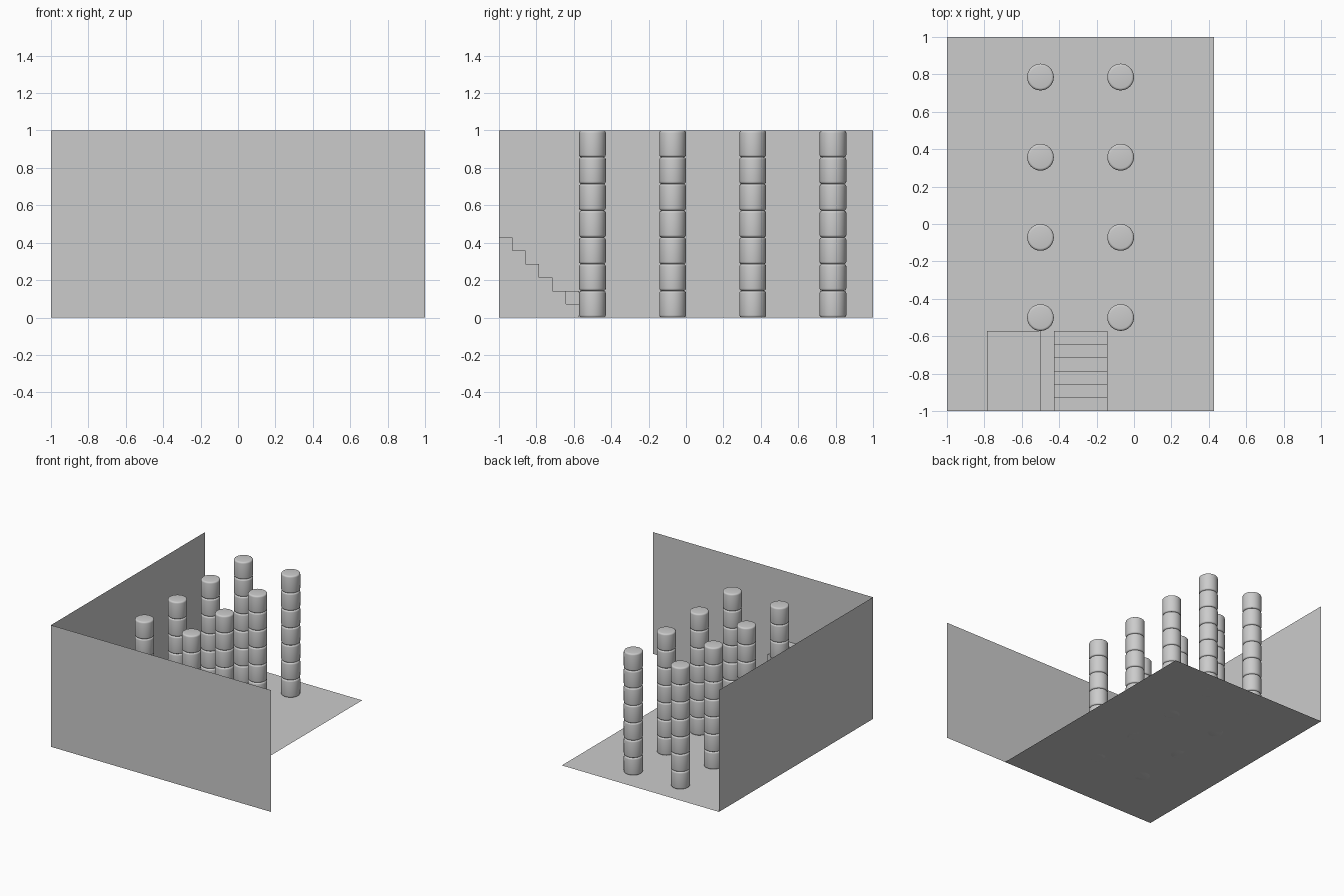
import bpy, bmesh, math

if "Cube" in bpy.data.objects:
    bpy.data.objects.remove(bpy.data.objects["Cube"])

U = 1 / 7  # building module: the room is 14 modules long, 7 high

grey = bpy.data.materials.new("stone grey")
grey.diffuse_color = (0.6, 0.6, 0.6, 1)
grey.use_nodes = True
grey.node_tree.nodes["Principled BSDF"].inputs["Base Color"].default_value = grey.diffuse_color


def finish(name, bm, smooth=False):
    mesh = bpy.data.meshes.new(name)
    bm.to_mesh(mesh)
    bm.free()
    mesh.materials.append(grey)
    ob = bpy.data.objects.new(name, mesh)
    bpy.context.collection.objects.link(ob)
    if smooth:
        bpy.ops.object.select_all(action='DESELECT')
        ob.select_set(True)
        bpy.context.view_layer.objects.active = ob
        bpy.ops.object.shade_smooth_by_angle(angle=math.radians(35))
    return ob


def panel(name, corners):
    bm = bmesh.new()
    bm.faces.new([bm.verts.new(c) for c in corners])
    return finish(name, bm)


def prism(name, profile, x0, x1):
    """Closed solid from a (y, z) profile extruded along x."""
    bm = bmesh.new()
    face = bm.faces.new([bm.verts.new((x0, y, z)) for y, z in profile])
    ext = bmesh.ops.extrude_face_region(bm, geom=[face])
    verts = [g for g in ext["geom"] if isinstance(g, bmesh.types.BMVert)]
    bmesh.ops.translate(bm, verts=verts, vec=(x1 - x0, 0, 0))
    bmesh.ops.recalc_face_normals(bm, faces=bm.faces)
    return finish(name, bm)


# thin floor and two walls
fx = -1 + 10 * U
panel("floor", [(-1, -1, 0), (fx, -1, 0), (fx, 1, 0), (-1, 1, 0)])
panel("front_wall", [(-1, -1, 0), (1, -1, 0), (1, -1, 1), (-1, -1, 1)])
panel("left_wall", [(-1, 1, 0), (-1, -1, 0), (-1, -1, 1), (-1, 1, 1)])

# low platform against the front wall
y_end = -1 + 3 * U
prism("platform", [(-1, 0), (y_end, 0), (y_end, U), (-1, U)],
      -1 + 1.5 * U, -1 + 3.5 * U)

# six steps climbing towards the front wall
profile = [(-1, 0), (y_end, 0)]
for i in range(6):
    y = y_end - i * U / 2
    z = (i + 1) * U / 2
    profile += [(y, z), (y - U / 2, z)]
prism("stairs", profile, -1 + 4 * U, -1 + 6 * U)

# column of seven stacked drums with rounded rims
bm = bmesh.new()
R, B, SEG = U / 2, 0.013, 32
arc = [math.radians(a) for a in (0, 22.5, 45, 67.5, 90)]
rim = [(R - B + B * math.sin(a), B - B * math.cos(a)) for a in arc]
rings = rim + [(r, U - z) for r, z in reversed(rim)]
for d in range(7):
    loops = [[bm.verts.new((r * math.cos(2 * math.pi * k / SEG),
                            r * math.sin(2 * math.pi * k / SEG), d * U + z))
              for k in range(SEG)] for r, z in rings]
    for a, b in zip(loops, loops[1:]):
        for k in range(SEG):
            n = (k + 1) % SEG
            bm.faces.new((a[k], a[n], b[n], b[k]))
    bm.faces.new(loops[0][::-1])
    bm.faces.new(loops[-1])
column = finish("column", bm, smooth=True)

# two rows of four columns
for i in range(2):
    for j in range(4):
        ob = column if i == j == 0 else column.copy()
        if ob is not column:
            bpy.context.collection.objects.link(ob)
        ob.location = (-1 + (3.5 + 3 * i) * U, -1 + (3.5 + 3 * j) * U, 0)
